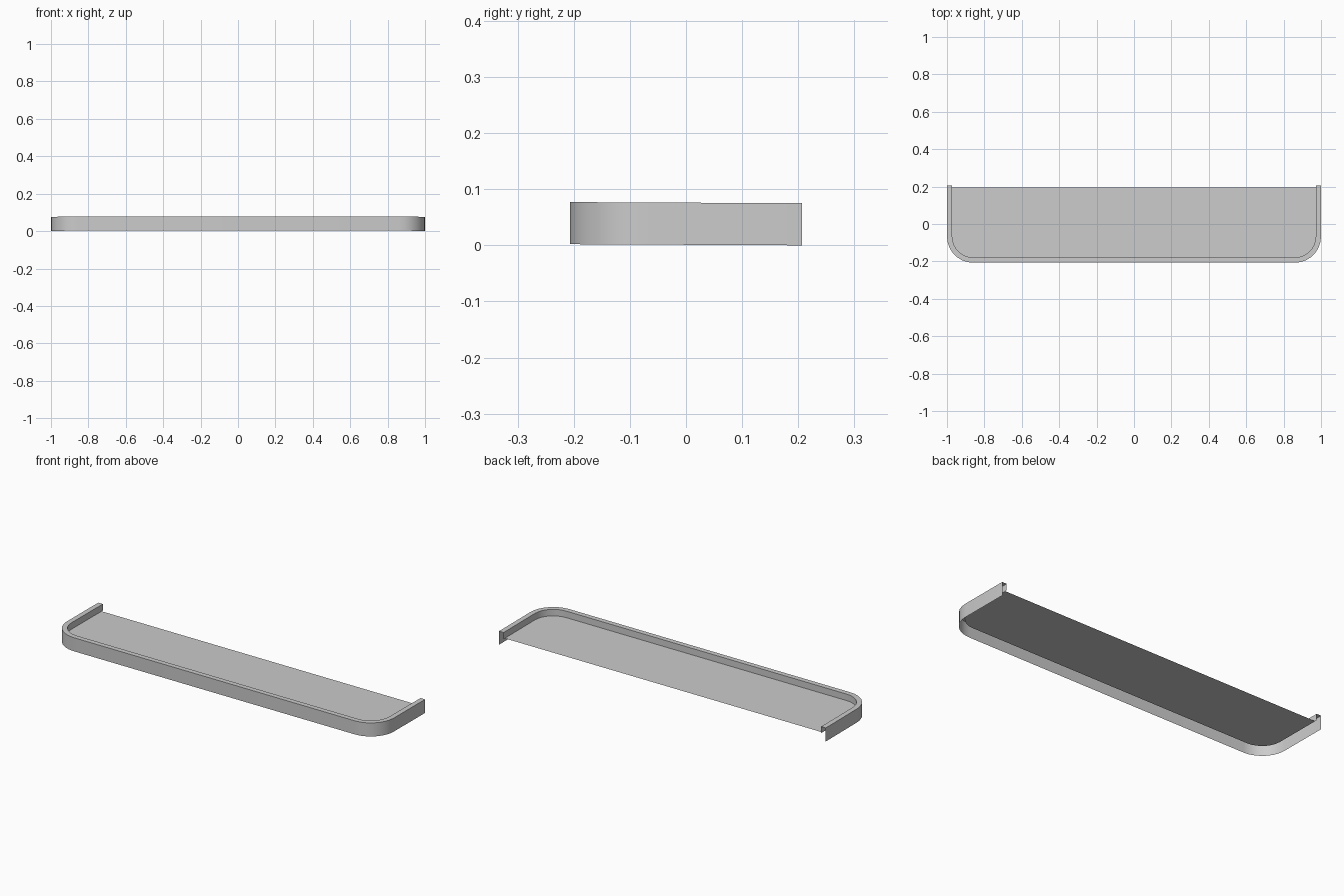
import bpy, bmesh
from math import sin, cos, pi

if "Cube" in bpy.data.objects:
    bpy.data.objects.remove(bpy.data.objects["Cube"])

CX, CY, R, BACK = 0.86, -0.067, 0.14, 0.207
LIP, TOP, FLOOR, STEPS = 0.028, 0.075, 0.039, 7


def tilt(y):
    # the whole tray leans back very slightly
    return 0.002 * (BACK - y) / (2 * BACK)


def outline(inset, back):
    """U-shaped path with two rounded front corners, open at the back."""
    r = R - inset
    left = [(-CX - r * cos(a), CY - r * sin(a))
            for a in (i * pi / 2 / STEPS for i in range(STEPS + 1))]
    left.insert(0, (-CX - r, back))
    return left + [(-x, y) for x, y in reversed(left)]


def finish(name, bm):
    mesh = bpy.data.meshes.new(name)
    bm.to_mesh(mesh)
    bm.free()
    obj = bpy.data.objects.new(name, mesh)
    bpy.context.collection.objects.link(obj)
    bpy.ops.object.select_all(action='DESELECT')
    obj.select_set(True)
    bpy.context.view_layer.objects.active = obj
    bpy.ops.object.shade_smooth_by_angle(angle=0.6)
    return obj


# rim: open-bottomed channel swept along the outline
profile = [(0, 0), (0, TOP), (LIP, TOP), (LIP, FLOOR)]
bm = bmesh.new()
rows = [[bm.verts.new((x, y, z + tilt(y))) for x, y in outline(inset, BACK)]
        for inset, z in profile]
for low, high in zip(rows, rows[1:]):
    for i in range(len(low) - 1):
        bm.faces.new((low[i], low[i + 1], high[i + 1], high[i]))
finish("rim", bm)

# floor panel: thin sheet at the foot of the inner lip
bm = bmesh.new()
bm.faces.new([bm.verts.new((x, y, FLOOR + tilt(y)))
              for x, y in outline(LIP, 0.196)])
finish("floor_panel", bm)
